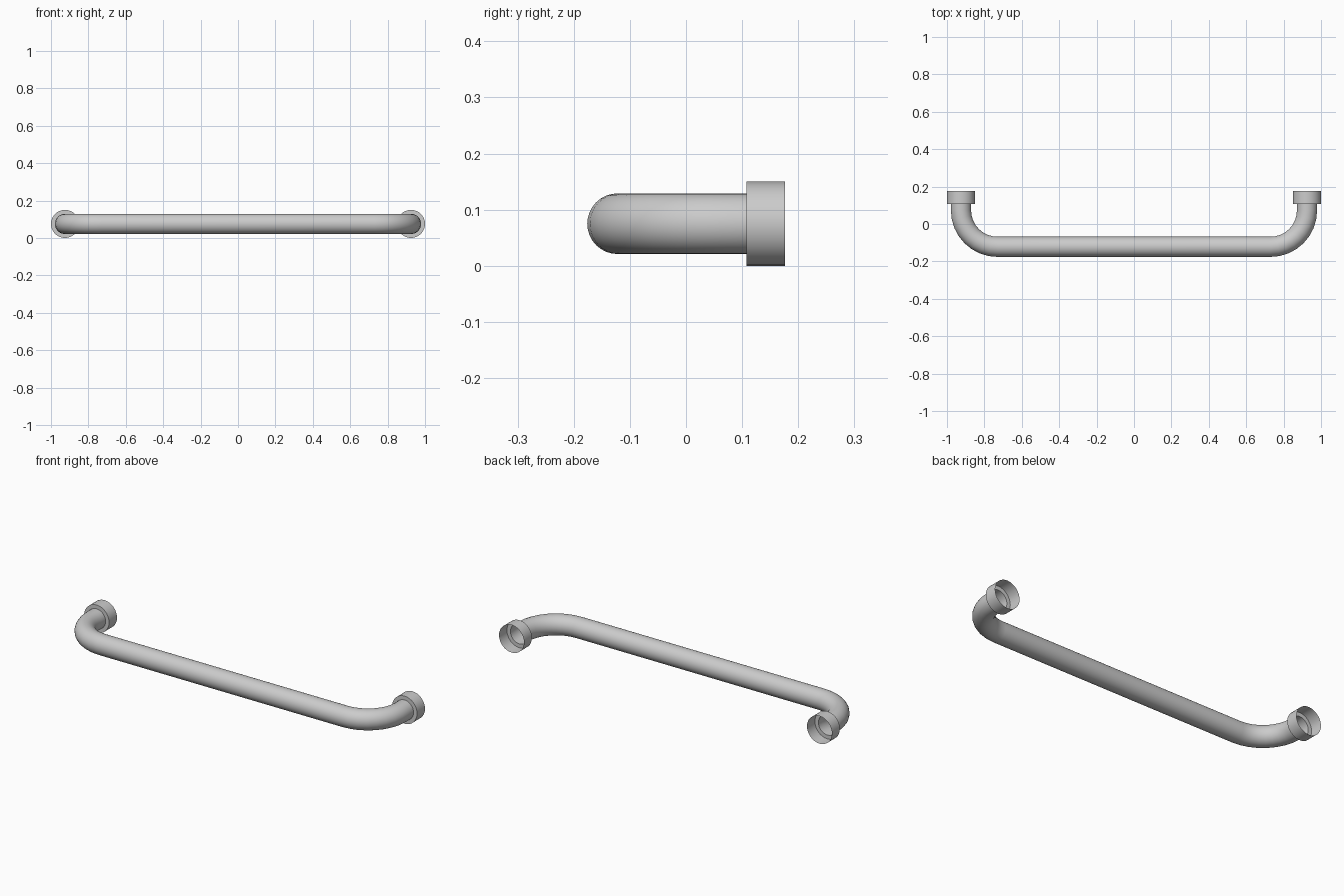
import bpy, bmesh, math
from mathutils import Vector

if "Cube" in bpy.data.objects:
    bpy.data.objects.remove(bpy.data.objects["Cube"])

Z, R, LEG_X = 0.075, 0.054, 0.925      # axis height, tube radius, leg position
BAR_Y, COLLAR_Y, BACK_Y = -0.122, 0.108, 0.176
BEND, SIDES, STEPS = 0.195, 32, 8


def sweep(name, stations):
    """Skin open rings; each station is (centre, tangent in the xy plane, radius)."""
    bm = bmesh.new()
    rings = []
    for c, t, r in stations:
        side = Vector((t.y, -t.x, 0))
        rings.append([bm.verts.new(c + side * r * math.cos(a) + Vector((0, 0, r * math.sin(a))))
                      for a in (2 * math.pi * i / SIDES for i in range(SIDES))])
    for a, b in zip(rings, rings[1:]):
        for i in range(SIDES):
            j = (i + 1) % SIDES
            bm.faces.new((a[i], a[j], b[j], b[i]))
    bmesh.ops.recalc_face_normals(bm, faces=bm.faces[:])
    mesh = bpy.data.meshes.new(name)
    bm.to_mesh(mesh)
    bm.free()
    ob = bpy.data.objects.new(name, mesh)
    bpy.context.collection.objects.link(ob)
    bpy.ops.object.select_all(action='DESELECT')
    ob.select_set(True)
    bpy.context.view_layer.objects.active = ob
    bpy.ops.object.shade_smooth_by_angle(angle=math.radians(35))
    return ob


# Handle bar: left leg and bend, mirrored to the right half of the path
left = [(Vector((-LEG_X, COLLAR_Y, Z)), Vector((0, -1, 0)), R)]
for i in range(STEPS + 1):
    a = math.pi / 2 * i / STEPS
    c = Vector((-LEG_X + BEND - BEND * math.cos(a), BAR_Y + BEND - BEND * math.sin(a), Z))
    left.append((c, Vector((math.sin(a), -math.cos(a), 0)), R))
right = [(Vector((-c.x, c.y, c.z)), Vector((t.x, -t.y, 0)), r) for c, t, r in reversed(left)]
sweep("handle_bar", left + right)

# Mounting collars: thin cups open towards the wall
for label, s in (("left", -1), ("right", 1)):
    profile = [(COLLAR_Y, R), (COLLAR_Y, 0.075), (BACK_Y, 0.075)]
    sweep(label + "_collar", [(Vector((s * LEG_X, y, Z)), Vector((0, 1, 0)), r) for y, r in profile])
